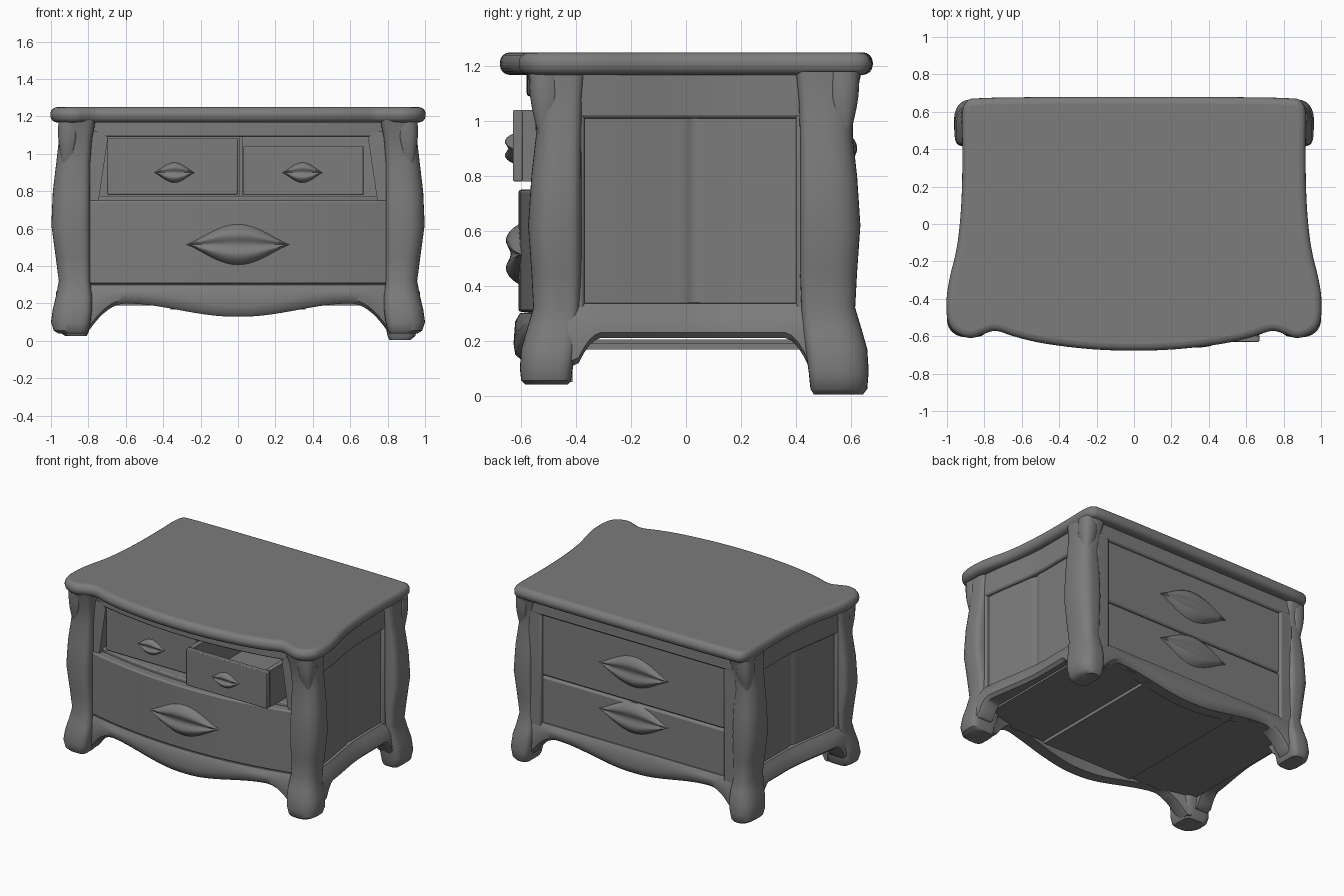
import bpy, bmesh, math

if "Cube" in bpy.data.objects:
    bpy.data.objects.remove(bpy.data.objects["Cube"], do_unlink=True)

GREY = (0.2, 0.2, 0.2, 1.0)
paint = bpy.data.materials.new("plain_grey")
paint.use_nodes = True
paint.diffuse_color = GREY
paint.node_tree.nodes["Principled BSDF"].inputs["Base Color"].default_value = GREY
parts = []


def finish(name, bm, bevel=0.0, segments=2):
    bmesh.ops.recalc_face_normals(bm, faces=bm.faces)
    mesh = bpy.data.meshes.new(name)
    bm.to_mesh(mesh)
    bm.free()
    mesh.materials.append(paint)
    ob = bpy.data.objects.new(name, mesh)
    bpy.context.collection.objects.link(ob)
    if bevel:
        mod = ob.modifiers.new("soft_edges", "BEVEL")
        mod.width, mod.segments = bevel, segments
        mod.limit_method, mod.angle_limit = "ANGLE", math.radians(50)
    parts.append(ob)


def loft(name, rings, bevel=0.0):
    bm = bmesh.new()
    rows = [[bm.verts.new(p) for p in ring] for ring in rings]
    n = len(rows[0])
    for a, b in zip(rows, rows[1:]):
        for i in range(n):
            j = (i + 1) % n
            bm.faces.new((a[i], a[j], b[j], b[i]))
    bm.faces.new(rows[0])
    bm.faces.new(rows[-1])
    finish(name, bm, bevel)


def box(name, x0, x1, y0, y1, z0, z1, bevel=0.0):
    ring = lambda z: [(x0, y0, z), (x1, y0, z), (x1, y1, z), (x0, y1, z)]
    loft(name, [ring(z0), ring(z1)], bevel)


def smooth(t):
    t = max(0.0, min(1.0, t))
    return t * t * (3 - 2 * t)


def drop(t):
    return max(0.0, min(1.0, t)) ** 2


# Curved walls: t runs along the wall, o is the offset outwards
def front(t, o, z):
    return (t, -0.61 + 0.1 * (t / 0.8) ** 2 - o, z)


def back(t, o, z):
    return (t, 0.6 + o, z)


def side(s):
    return lambda t, o, z: (s * (0.876 + 0.066 * smooth((0.15 - t) / 0.6) + o), t, z)


def strip(name, place, a, b, section, n=24, bevel=0.0):
    rings = []
    for i in range(n + 1):
        t = a + (b - a) * i / n
        pts = section(t) if callable(section) else section
        rings.append([place(t, o, z) for o, z in pts])
    loft(name, rings, bevel)


def slab_section(o0, o1, z0, z1):
    return [(o0, z0), (o1, z0), (o1, z1), (o0, z1)]


# Top board with a serpentine outline
half = [(0, -0.68), (0.25, -0.67), (0.5, -0.638), (0.65, -0.60), (0.74, -0.565),
        (0.81, -0.59), (0.87, -0.615), (0.95, -0.59), (1.0, -0.53), (1.005, -0.4),
        (0.985, -0.28), (0.95, -0.15), (0.93, 0.0), (0.918, 0.2), (0.918, 0.45),
        (0.922, 0.59), (0.905, 0.655), (0.85, 0.68)]
outline = half + [(-x, y) for x, y in reversed(half[1:])]
for _ in range(2):
    cut = []
    for (x0, y0), (x1, y1) in zip(outline, outline[1:] + outline[:1]):
        cut += [(x0 * 0.75 + x1 * 0.25, y0 * 0.75 + y1 * 0.25),
                (x0 * 0.25 + x1 * 0.75, y0 * 0.25 + y1 * 0.75)]
    outline = cut
bm = bmesh.new()
base = bm.faces.new([bm.verts.new((x, y, 1.168)) for x, y in outline])
grown = bmesh.ops.extrude_face_region(bm, geom=[base])
bmesh.ops.translate(bm, vec=(0, 0, 0.082),
                    verts=[v for v in grown["geom"] if isinstance(v, bmesh.types.BMVert)])
finish("top_board", bm, 0.036, 4)

# Corner posts with scrolled feet: height, outer x, outer y, inner x, inner y
POST = [(0.04, 0.96, 0.585, 0.81, 0.43), (0.055, 0.985, 0.6, 0.8, 0.418),
        (0.1, 1.0, 0.605, 0.788, 0.412), (0.17, 0.99, 0.60, 0.78, 0.40),
        (0.24, 0.973, 0.58, 0.78, 0.39), (0.32, 0.958, 0.556, 0.79, 0.385),
        (0.45, 0.975, 0.563, 0.79, 0.38), (0.62, 0.998, 0.575, 0.79, 0.38),
        (0.8, 0.99, 0.563, 0.79, 0.38), (0.95, 0.972, 0.546, 0.79, 0.38),
        (1.08, 0.957, 0.555, 0.78, 0.375), (1.18, 0.957, 0.58, 0.76, 0.365)]


# Ring around a post: the outer corner is rounder than the other three
def post_ring(cx, cy, hx, hy, z, sx, sy, n=32):
    pts = []
    for i in range(n):
        c, s = math.cos(math.tau * i / n), math.sin(math.tau * i / n)
        power = 0.92 if c * sx > 0 and s * sy > 0 else 0.45
        pts.append((cx + hx * math.copysign(abs(c) ** power, c),
                    cy + hy * math.copysign(abs(s) ** power, s), z))
    return pts


for sx, xname in ((1, "left"), (-1, "right")):
    for sy, yname in ((-1, "front"), (1, "back")):
        behind = sy > 0
        lower = 0.035 if sx > 0 else 0.015
        rings = []
        for z, xo, yo, xi, yi in POST:
            if behind:
                xo, yo, yi = xo - 0.038, yo + 0.06, yi + 0.035
                z -= lower * max(0.0, (0.15 - z) / 0.11)
            rings.append(post_ring(sx * (xo + xi) / 2, sy * (yo + yi) / 2,
                                   (xo - xi) / 2, (yo - yi) / 2, z, sx, sy))
        loft(f"{yname}_{xname}_post", rings)
        # Carved leaf hanging on the outer corner
        leaf = []
        cx, cy = (0.885, 0.57) if behind else (0.92, 0.51)
        for i in range(9):
            k = i / 8
            r = 0.012 + 0.04 * smooth(k * 1.2)
            leaf.append(post_ring(sx * (cx - 0.012 * k), sy * (cy + 0.01 * k),
                                  r, r, 0.84 + 0.34 * k, sx, sy, 16))
        loft(f"{yname}_{xname}_post_leaf", leaf)


# Aprons with wavy lower edges
def apron(t):
    a = abs(t)
    z = 0.13 + 0.07 * smooth((a - 0.03) / 0.57) - 0.15 * drop((a - 0.6) / 0.2)
    return [(-0.09, z), (-0.01, z), (0.012, z + 0.02), (0.018, z + 0.06),
            (0.012, 0.27), (-0.005, 0.3), (-0.09, 0.31)]


def side_apron(t):
    z = 0.21 - 0.1 * drop((abs(t - 0.025) - 0.33) / 0.09)
    return [(-0.08, z), (0.015, z), (0.035, z + 0.02), (0.03, 0.26),
            (0.01, 0.3), (-0.012, 0.335), (-0.08, 0.345)]


strip("front_apron", front, -0.83, 0.83, apron, 64)
strip("back_apron", back, -0.82, 0.82, apron, 64)

# Sides: two-plank panel, stiles, top rail and apron
for s, name in ((1, "left"), (-1, "right")):
    def panel(t):
        groove = -0.03 - 0.012 * math.exp(-((t - 0.03) / 0.02) ** 2)
        return slab_section(-0.07, groove, 0.3, 1.03)
    strip(name + "_side_panel", side(s), -0.42, 0.5, panel, 60)
    strip(name + "_side_rail", side(s), -0.44, 0.52, slab_section(-0.07, -0.005, 1.01, 1.18), bevel=0.012)
    strip(name + "_side_apron", side(s), -0.43, 0.5, side_apron, 48)
    strip(name + "_back_side_stile", side(s), 0.4, 0.5, slab_section(-0.07, -0.005, 0.25, 1.1), 4, 0.01)
    strip(name + "_front_side_stile", side(s), -0.45, -0.37, slab_section(-0.07, -0.005, 0.25, 1.1), 4, 0.01)

# Carcass boards
box("floor", -0.86, 0.86, -0.48, 0.57, 0.19, 0.204)
box("floor_centre_plank", -0.36, 0.36, -0.47, 0.56, 0.168, 0.192)
box("middle_shelf", -0.82, 0.82, -0.47, 0.56, 0.73, 0.76)
box("drawer_divider", 0.005, 0.025, -0.46, 0.56, 0.75, 1.17)

# Back: frame around two soft recessed drawer faces
strip("back_rail", back, -0.8, 0.8, slab_section(-0.08, 0.01, 1.07, 1.18), bevel=0.012)
for s, name in ((1, "left"), (-1, "right")):
    box(f"back_{name}_stile", min(s * 0.72, s * 0.82), max(s * 0.72, s * 0.82),
        0.53, 0.608, 0.25, 1.12, 0.012)
for z0, z1, name in ((0.26, 0.625, "lower"), (0.633, 1.1, "upper")):
    strip(f"back_{name}_panel", back, -0.76, 0.76, slab_section(-0.09, -0.013, z0, z1), bevel=0.012)

# Front: rails, stiles and the wide lower drawer
strip("front_top_rail", front, -0.8, 0.8, slab_section(-0.12, -0.03, 1.09, 1.18), bevel=0.01)
strip("front_middle_rail", front, -0.8, 0.8, slab_section(-0.2, -0.06, 0.735, 0.775), bevel=0.008)
strip("lower_drawer", front, -0.8, 0.8, slab_section(-0.12, 0.0, 0.305, 0.75), bevel=0.01)
for s, name in ((1, "left"), (-1, "right")):
    loft(f"front_{name}_stile", [[(s * x, y, z) for x, y in
         ((inner, -0.5), (0.82, -0.5), (0.82, -0.43), (inner, -0.43))]
         for inner, z in ((0.745, 0.75), (0.69, 1.12))])

# Upper drawers: one shut, one pulled open
box("shut_drawer", -0.7, 0.0, -0.49, 0.2, 0.78, 1.085, 0.008)
X0, X1, Y0, Y1, Z0, Z1 = 0.03, 0.67, -0.63, 0.1, 0.78, 1.04
WALL = 0.035
box("open_drawer_front", X0, X1, Y0, Y0 + WALL, Z0, Z1, 0.005)
box("open_drawer_back", X0, X1, Y1 - WALL, Y1, Z0, Z1)
box("open_drawer_base", X0, X1, Y0 + WALL, Y1, Z0, Z0 + 0.03)
for x, name in ((X0, "right"), (X1 - WALL, "left")):
    box(f"open_drawer_{name}_wall", x, x + WALL, Y0 + WALL, Y1 - WALL, Z0, Z1)


# Lip-shaped pulls
def pull(name, place, x, z, w, h, depth, nu=24, nv=16):
    bm = bmesh.new()
    rows = []
    for i in range(nu + 1):
        u = -0.98 + 1.96 * i / nu
        taper = math.cos(u * math.pi / 2)
        row = []
        for j in range(nv + 1):
            v = -1 + 2 * j / nv
            ridge = (1 - v ** 4) * (0.6 + 0.4 * smooth(abs(v) / 0.5))
            row.append(bm.verts.new(place(x + w * u, depth * ridge * taper ** 0.6 - 0.003,
                                          z + h * v * taper ** 1.3)))
        rows.append(row)
    for a, b in zip(rows, rows[1:]):
        for j in range(nv):
            bm.faces.new((a[j], b[j], b[j + 1], a[j + 1]))
    for row in (rows[0], rows[-1]):
        bm.faces.new(row)
    bm.faces.new([r[0] for r in rows] + [r[-1] for r in reversed(rows)])
    finish(name, bm)


def back_face(t, o, z):
    return back(t, o - 0.013, z)


pull("lower_drawer_pull", front, 0, 0.515, 0.28, 0.11, 0.052)
pull("shut_drawer_pull", lambda t, o, z: (t, -0.49 - o, z), -0.34, 0.9, 0.11, 0.055, 0.035)
pull("open_drawer_pull", lambda t, o, z: (t, Y0 - o, z), 0.345, 0.9, 0.11, 0.055, 0.035)
pull("back_upper_pull", back_face, 0, 0.85, 0.28, 0.11, 0.042)
pull("back_lower_pull", back_face, 0, 0.52, 0.28, 0.11, 0.042)

# Smooth shading with sharp edges kept
bpy.ops.object.select_all(action="DESELECT")
for ob in parts:
    ob.select_set(True)
bpy.context.view_layer.objects.active = parts[0]
bpy.ops.object.shade_smooth_by_angle(angle=math.radians(40))
